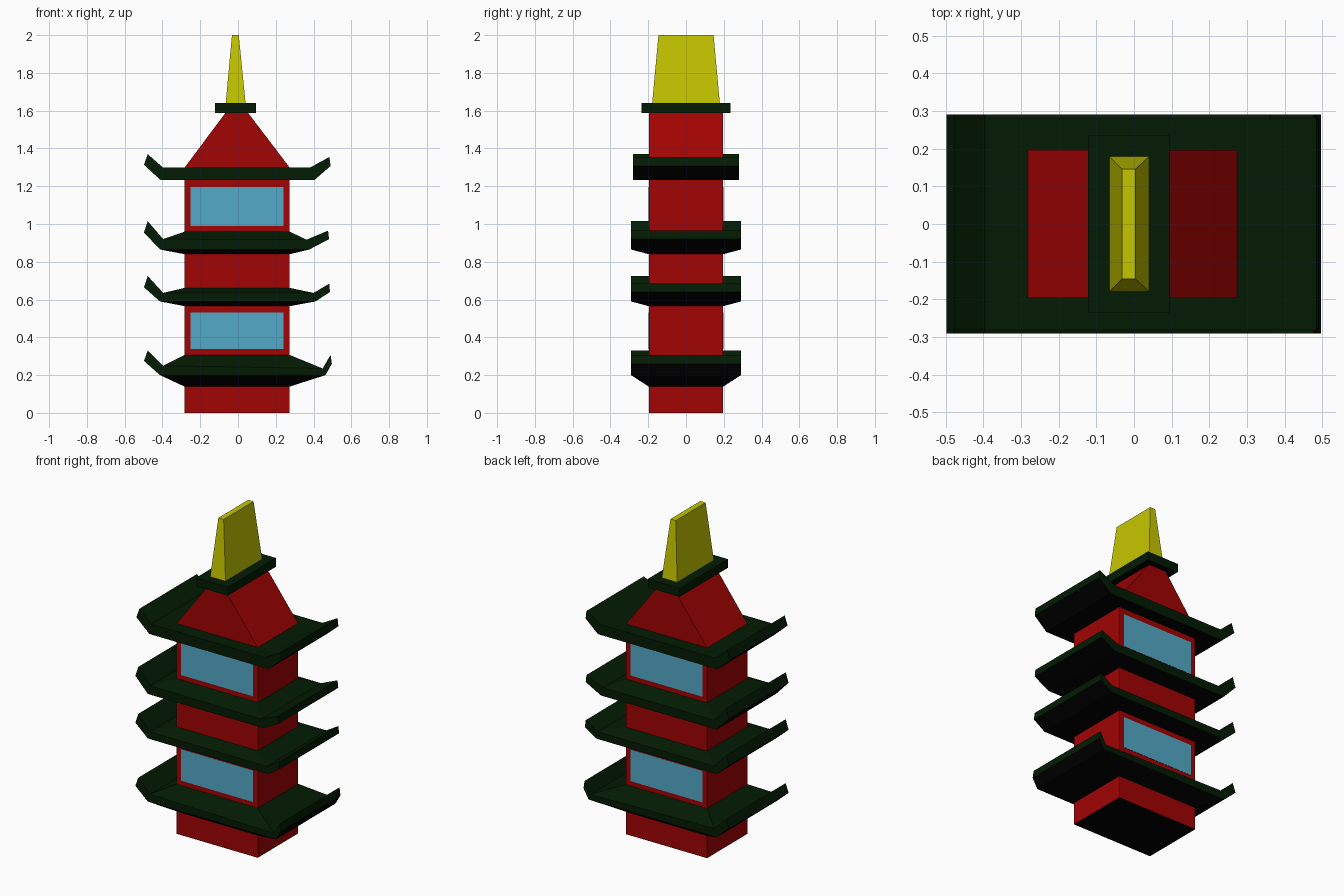
import bpy
import bmesh

if "Cube" in bpy.data.objects:
    bpy.data.objects.remove(bpy.data.objects["Cube"], do_unlink=True)


def material(name, r, g, b):
    m = bpy.data.materials.new(name)
    m.use_nodes = True
    m.diffuse_color = (r, g, b, 1)
    m.node_tree.nodes["Principled BSDF"].inputs["Base Color"].default_value = (r, g, b, 1)
    return m


RED = material("wall red", 0.36, 0.001, 0.001)
GREEN = material("eave dark green", 0.001, 0.011, 0.001)
GOLD = material("spire yellow", 0.56, 0.56, 0.0)
BLUE = material("window blue", 0.088, 0.4, 0.58)
BLACK = material("underside black", 0.0, 0.0, 0.0)


def finish(bm, name, mat):
    """Make the object; faces that look downward get the black underside."""
    bmesh.ops.recalc_face_normals(bm, faces=bm.faces)
    bm.normal_update()
    for face in bm.faces:
        face.material_index = 1 if face.normal.z < -0.2 else 0
    mesh = bpy.data.meshes.new(name)
    bm.to_mesh(mesh)
    bm.free()
    mesh.materials.append(mat)
    mesh.materials.append(BLACK)
    obj = bpy.data.objects.new(name, mesh)
    bpy.context.collection.objects.link(obj)
    return obj


def ring(bm, x0, x1, y, z0, z1=None):
    """Rectangle of four vertices; z may differ between its left and right ends."""
    z1 = z0 if z1 is None else z1
    return [bm.verts.new(p) for p in
            ((x0, -y, z0), (x1, -y, z1), (x1, y, z1), (x0, y, z0))]


def bridge(bm, a, b):
    for i in range(4):
        j = (i + 1) % 4
        bm.faces.new((a[i], a[j], b[j], b[i]))


def frustum(name, mat, bottom, top):
    """Solid between two rectangles given as (x0, x1, half depth, z)."""
    bm = bmesh.new()
    a, b = ring(bm, *bottom), ring(bm, *top)
    bridge(bm, a, b)
    bm.faces.new(a)
    bm.faces.new(b)
    return finish(bm, name, mat)


X0, X1, DEPTH = -0.282, 0.273, 0.197


def eave(name, depth, low, high, left, right):
    """Upturned eave; each side lists (x, z) for under edge, tip outside, tip top, inner crease."""
    bm = bmesh.new()
    # Cross-section rings from the under edge round the wing tip to the crease
    chain = [ring(bm, l[0], r[0], depth, l[1], r[1]) for l, r in zip(left, right)]
    under, crease = chain[0], chain[-1]
    # Underside and top slopes meet the wall outline
    foot = ring(bm, X0, X1, DEPTH, low)
    head = ring(bm, X0, X1, DEPTH, high)
    bridge(bm, under, foot)
    bridge(bm, crease, head)
    bm.faces.new(foot)
    bm.faces.new(head)
    # Upturned wings on the left and right ends
    for i, j in ((0, 3), (1, 2)):
        for a, b in zip(chain, chain[1:]):
            bm.faces.new((a[i], a[j], b[j], b[i]))
    # Front and back edge bands with wing end caps
    for i, j in ((0, 1), (3, 2)):
        bm.faces.new((under[i], under[j], crease[j], crease[i]))
        for k in (i, j):
            bm.faces.new([r[k] for r in chain])
    return finish(bm, name, GREEN)


# Tower walls and gabled top
frustum("tower_walls", RED, (X0, X1, DEPTH, 0), (X0, X1, DEPTH, 1.30))
frustum("gable_roof", RED, (X0, X1, DEPTH, 1.30), (-0.065, 0.052, DEPTH, 1.59))

# Four eaves
eave("eave_lowest", 0.291, 0.139, 0.307,
     ((-0.413, 0.2), (-0.498, 0.275), (-0.478, 0.33), (-0.396, 0.25)),
     ((0.463, 0.2), (0.497, 0.26), (0.49, 0.307), (0.448, 0.235)))
eave("eave_second", 0.291, 0.565, 0.662,
     ((-0.413, 0.59), (-0.498, 0.665), (-0.478, 0.725), (-0.396, 0.635)),
     ((0.41, 0.59), (0.487, 0.64), (0.483, 0.684), (0.4, 0.635)))
eave("eave_third", 0.291, 0.84, 0.96,
     ((-0.413, 0.865), (-0.498, 0.955), (-0.478, 1.015), (-0.396, 0.92)),
     ((0.378, 0.865), (0.482, 0.92), (0.477, 0.965), (0.363, 0.917)))
eave("eave_top", 0.281, 1.233, 1.3,
     ((-0.41, 1.233), (-0.498, 1.313), (-0.478, 1.37), (-0.396, 1.298)),
     ((0.405, 1.233), (0.49, 1.307), (0.484, 1.355), (0.38, 1.298)))

# Window plates on the front and back of two storeys
for storey, z0, z1 in (("lower", 0.337, 0.532), ("upper", 0.99, 1.197)):
    for side, sign in (("front", -1), ("back", 1)):
        window = frustum(f"{storey}_{side}_window", BLUE,
                         (-0.252, 0.24, 0.0015, z0), (-0.252, 0.24, 0.0015, z1))
        window.location.y = sign * DEPTH

# Ridge cap and tapered spire
frustum("ridge_cap", GREEN, (-0.122, 0.096, 0.236, 1.587), (-0.122, 0.096, 0.236, 1.64))
frustum("spire", GOLD, (-0.065, 0.04, 0.179, 1.64), (-0.032, 0.004, 0.146, 2.0))
